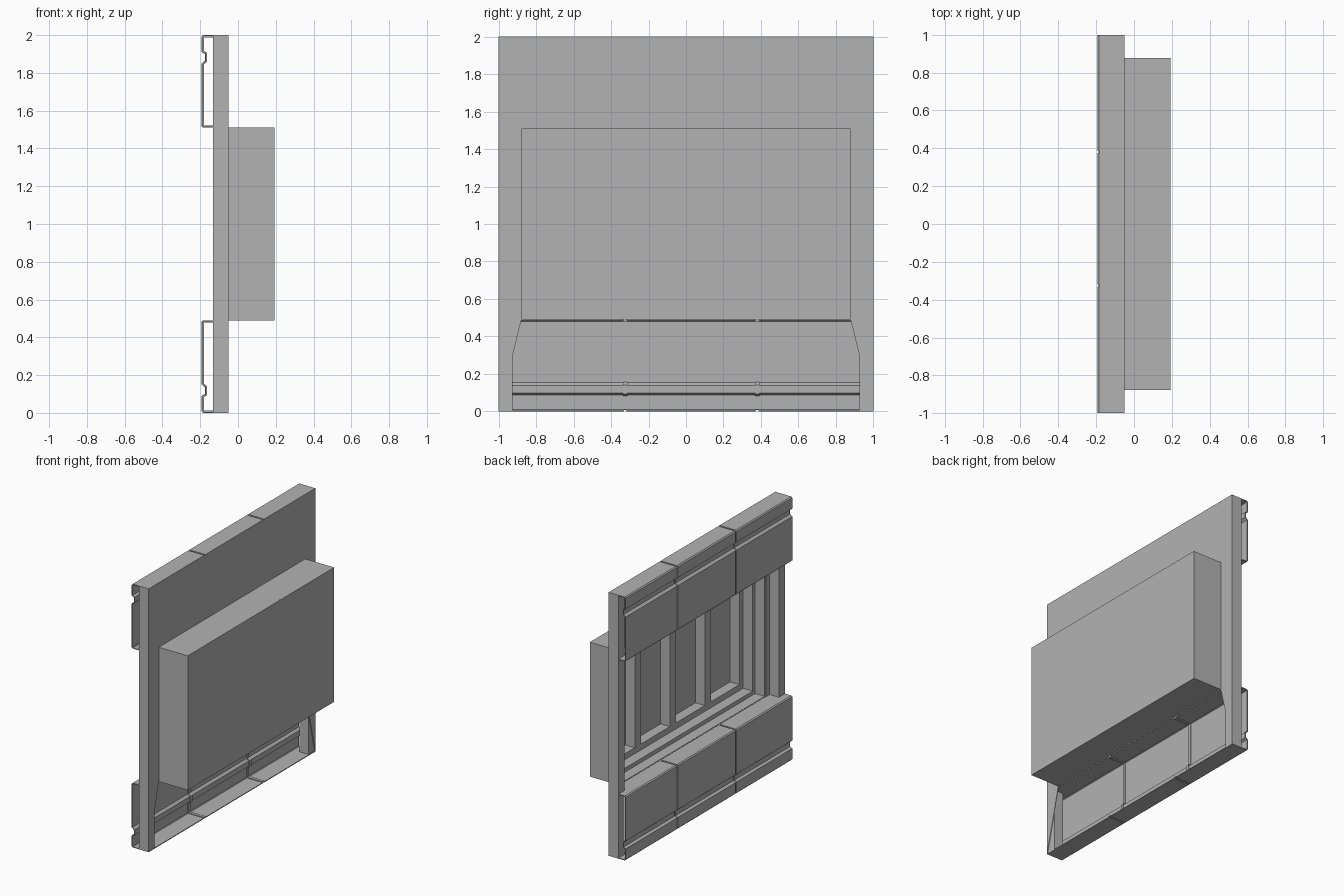
import bpy
import bmesh

if "Cube" in bpy.data.objects:
    bpy.data.objects.remove(bpy.data.objects["Cube"], do_unlink=True)

grey = bpy.data.materials.new("plain_grey")
grey.use_nodes = True
COLOUR = (0.45, 0.45, 0.45, 1)
grey.diffuse_color = COLOUR
grey.node_tree.nodes["Principled BSDF"].inputs["Base Color"].default_value = COLOUR

HALF_W, LOW, HIGH = 0.878, 0.49, 1.51   # bay opening
BACK, FRONT, SKIN = -0.193, 0.193, -0.05


def finish(name, bm):
    mesh = bpy.data.meshes.new(name)
    bm.to_mesh(mesh)
    bm.free()
    mesh.materials.append(grey)
    obj = bpy.data.objects.new(name, mesh)
    bpy.context.scene.collection.objects.link(obj)
    return obj


def box(name, xs, ys, zs):
    bm = bmesh.new()
    bmesh.ops.create_cube(bm, size=1)
    for v in bm.verts:
        v.co = [sum(r) / 2 + c * (r[1] - r[0]) for c, r in zip(v.co, (xs, ys, zs))]
    return finish(name, bm)


def prism(name, outline, x0, x1):
    """Extrude a y-z outline along x."""
    bm = bmesh.new()
    face = bm.faces.new([bm.verts.new((x0, y, z)) for y, z in outline])
    new = bmesh.ops.extrude_face_region(bm, geom=[face])["geom"]
    for v in new:
        if isinstance(v, bmesh.types.BMVert):
            v.co.x = x1
    bmesh.ops.recalc_face_normals(bm, faces=bm.faces)
    return finish(name, bm)


def folded_sheet(name, profile, y0, y1, offset):
    """Sweep an x-z profile along y and give it thickness."""
    bm = bmesh.new()
    rows = [[bm.verts.new((x, y, z)) for x, z in profile] for y in (y0, y1)]
    for i in range(len(profile) - 1):
        bm.faces.new((rows[0][i], rows[0][i + 1], rows[1][i + 1], rows[1][i]))
    obj = finish(name, bm)
    solid = obj.modifiers.new("thickness", "SOLIDIFY")
    solid.thickness = 0.006
    solid.offset = offset
    solid.use_even_offset = True
    return obj


def frame(name, x0, x1, width):
    """Rectangular ring filling the edge of the bay."""
    for label, s in (("left", 1), ("right", -1)):
        ys = sorted((s * HALF_W, s * (HALF_W - width)))
        box(f"{name}_{label}", (x0, x1), ys, (LOW, HIGH))
    inner = (width - HALF_W, HALF_W - width)
    box(f"{name}_bottom", (x0, x1), inner, (LOW, LOW + width))
    box(f"{name}_top", (x0, x1), inner, (HIGH - width, HIGH))


# Wall skin with the bay opening and the flared opening below it
prism("wall_skin", [(-1, 0), (-1, 2), (1, 2), (1, 0), (HALF_W, LOW), (HALF_W, HIGH),
                    (-HALF_W, HIGH), (-HALF_W, LOW)], SKIN - 0.005, SKIN)

# Upright posts at both ends
for label, s in (("left", 1), ("right", -1)):
    box(f"end_post_{label}", (-0.133, SKIN - 0.005), sorted((s, s * 0.925)), (0.002, 1.998))

# Projecting bay: stepped rings, uprights and cover
frame("bay_wall", SKIN, 0.03, 0.005)
frame("bay_step", 0.03, 0.11, 0.035)
frame("bay_frame", 0.11, 0.188, 0.08)
for i, y in enumerate((-0.42, 0, 0.42)):
    box(f"bay_stud_{i + 1}", (0.11, 0.188), (y - 0.037, y + 0.037), (LOW + 0.08, HIGH - 0.08))
box("bay_cover", (0.188, FRONT), (-HALF_W, HALF_W), (LOW, HIGH))

# Folded cladding with a groove, in three lengths, below and above
lower = [(-0.051, 0), (BACK + 0.008, 0), (BACK, 0.008), (BACK, 0.09), (BACK + 0.018, 0.1),
         (BACK + 0.018, 0.135), (BACK, 0.15), (BACK, LOW - 0.008), (BACK + 0.008, LOW),
         (-0.051, LOW)]
upper = [(x, 2 - z) for x, z in reversed(lower)]
seams = (-0.325, 0.38)
spans = ((-0.999, seams[0] - 0.006), (seams[0] + 0.006, seams[1] - 0.006),
         (seams[1] + 0.006, 0.999))
for level, profile in (("lower", lower), ("upper", upper)):
    for i, (y0, y1) in enumerate(spans):
        folded_sheet(f"{level}_cladding_{i + 1}", profile, y0, y1, -1)
    for i, y in enumerate(seams):
        folded_sheet(f"{level}_seam_strip_{i + 1}", profile, y - 0.012, y + 0.012, -3)
